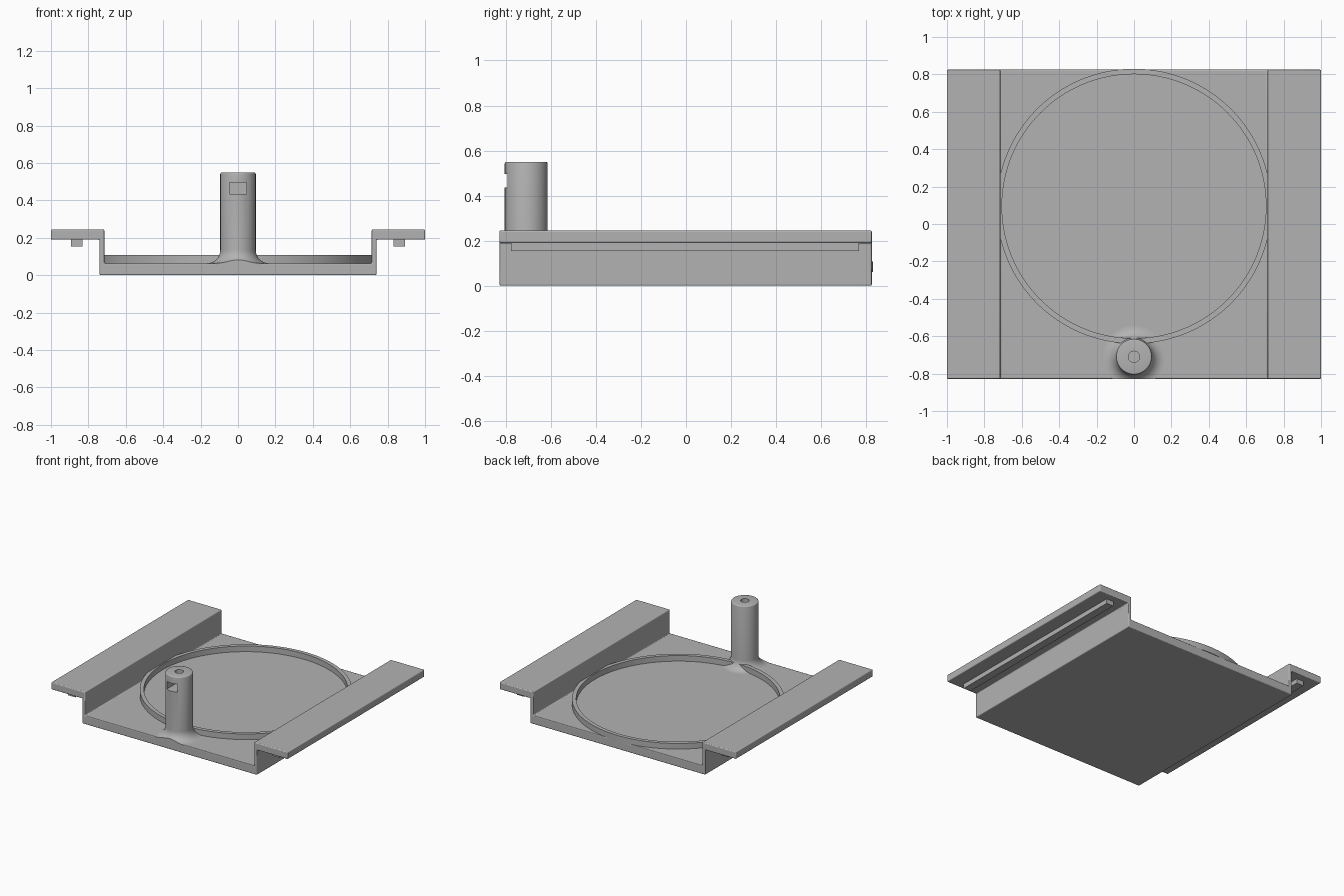
import bpy, bmesh, math
from mathutils import Vector, Matrix

cube = bpy.data.objects.get("Cube")
if cube:
    bpy.data.objects.remove(cube)

grey = bpy.data.materials.new("plain grey")
grey.use_nodes = True
COLOUR = (0.45, 0.45, 0.45, 1)
grey.diffuse_color = COLOUR
grey.node_tree.nodes["Principled BSDF"].inputs["Base Color"].default_value = COLOUR

FRONT, BACK = -0.828, 0.825
FLOOR = 0.064


def finish(bm, name):
    bmesh.ops.recalc_face_normals(bm, faces=bm.faces)
    mesh = bpy.data.meshes.new(name)
    bm.to_mesh(mesh)
    bm.free()
    obj = bpy.data.objects.new(name, mesh)
    bpy.context.collection.objects.link(obj)
    mesh.materials.append(grey)
    return obj


def activate(obj):
    bpy.ops.object.select_all(action='DESELECT')
    obj.select_set(True)
    bpy.context.view_layer.objects.active = obj


def smooth(obj):
    activate(obj)
    bpy.ops.object.shade_smooth_by_angle(angle=math.radians(35))


def lathe(profile, centre, steps, closed=False):
    """Spin an (r, z) profile around a vertical axis."""
    bm = bmesh.new()
    verts = [bm.verts.new((r, 0, z)) for r, z in profile]
    pairs = list(zip(verts, verts[1:]))
    if closed:
        pairs.append((verts[-1], verts[0]))
    edges = [bm.edges.new(p) for p in pairs]
    bmesh.ops.spin(bm, geom=verts + edges, cent=(0, 0, 0), axis=(0, 0, 1),
                   angle=math.tau, steps=steps)
    bmesh.ops.remove_doubles(bm, verts=bm.verts, dist=1e-5)
    bmesh.ops.translate(bm, verts=bm.verts, vec=centre)
    return bm


def box(name, size, centre):
    bm = bmesh.new()
    bmesh.ops.create_cube(bm, size=1, matrix=Matrix.Translation(centre)
                          @ Matrix.Diagonal((*size, 1)))
    return finish(bm, name)


def round_edges(obj, width):
    mod = obj.modifiers.new("rounded edges", 'BEVEL')
    mod.width = width
    mod.segments = 3
    mod.limit_method = 'ANGLE'


# Tray with raised side flanges: one mirrored cross-section, extruded in depth
half = [(0.74, 0), (0.74, 0.19), (1, 0.19), (1, 0.245), (0.715, 0.245), (0.715, FLOOR)]
section = half + [(-x, z) for x, z in reversed(half)]
bm = bmesh.new()
face = bm.faces.new([bm.verts.new((x, FRONT, z)) for x, z in section])
out = bmesh.ops.extrude_face_region(bm, geom=[face])
bmesh.ops.translate(bm, vec=(0, BACK - FRONT, 0),
                    verts=[v for v in out["geom"] if isinstance(v, bmesh.types.BMVert)])
tray = finish(bm, "tray")
round_edges(tray, 0.006)
smooth(tray)

# Locating rails under the flanges
for side, label in ((1, "left"), (-1, "right")):
    box(label + "_rail", (0.06, 1.545, 0.04), (side * 0.862, -0.005, 0.175))

# Circular lip on the tray floor
ring = finish(lathe([(0.706, FLOOR - 0.004), (0.735, FLOOR - 0.004),
                     (0.735, 0.107), (0.706, 0.107)],
                    (0, 0.095, 0), 128, closed=True), "round_lip")
smooth(ring)

# Post with a flared foot and a rounded top
R, FLARE, TOP, EASE = 0.095, 0.07, 0.55, 0.008
foot = [(R + FLARE * (1 - math.sin(a)), FLOOR + FLARE * (1 - math.cos(a)))
        for a in (math.pi / 2 * i / 10 for i in range(11))]
crown = [(R - EASE * (1 - math.cos(a)), TOP - EASE * (1 - math.sin(a)))
         for a in (math.pi / 2 * i / 3 for i in range(4))]
foot[0] = (R + FLARE, FLOOR)
profile = [(0, FLOOR - 0.02), (R + FLARE, FLOOR - 0.02)]
flare = [(R + FLARE * (1 - math.sin(a)), FLOOR + FLARE * (1 - math.cos(a)))
         for a in (math.pi / 2 * i / 10 for i in range(11))]
axis_y = -0.71
bm = lathe(profile + flare + crown + [(0, TOP)], (0, axis_y, 0), 64)
# Trim the foot flush with the front of the tray
cut = bmesh.ops.bisect_plane(bm, geom=bm.verts[:] + bm.edges[:] + bm.faces[:],
                             plane_co=(0, FRONT, 0), plane_no=(0, -1, 0), clear_outer=True)
bmesh.ops.holes_fill(bm, edges=[e for e in bm.edges if e.is_boundary])
post = finish(bm, "post")

# Vertical bore and front window cut into the post
bore = finish(lathe([(0, 0.45), (0.03, 0.45), (0.03, 0.6), (0, 0.6)],
                    (0, axis_y, 0), 32), "bore_cutter")
window = box("window_cutter", (0.09, 0.16, 0.06), (0, axis_y - 0.04, 0.465))
for cutter in (window, bore):
    cutter.hide_render = True
    mod = post.modifiers.new("cut", 'BOOLEAN')
    mod.operation = 'DIFFERENCE'
    mod.solver = 'EXACT'
    mod.object = cutter
    activate(post)
    bpy.ops.object.modifier_apply(modifier=mod.name)
    bpy.data.objects.remove(cutter)
smooth(post)
